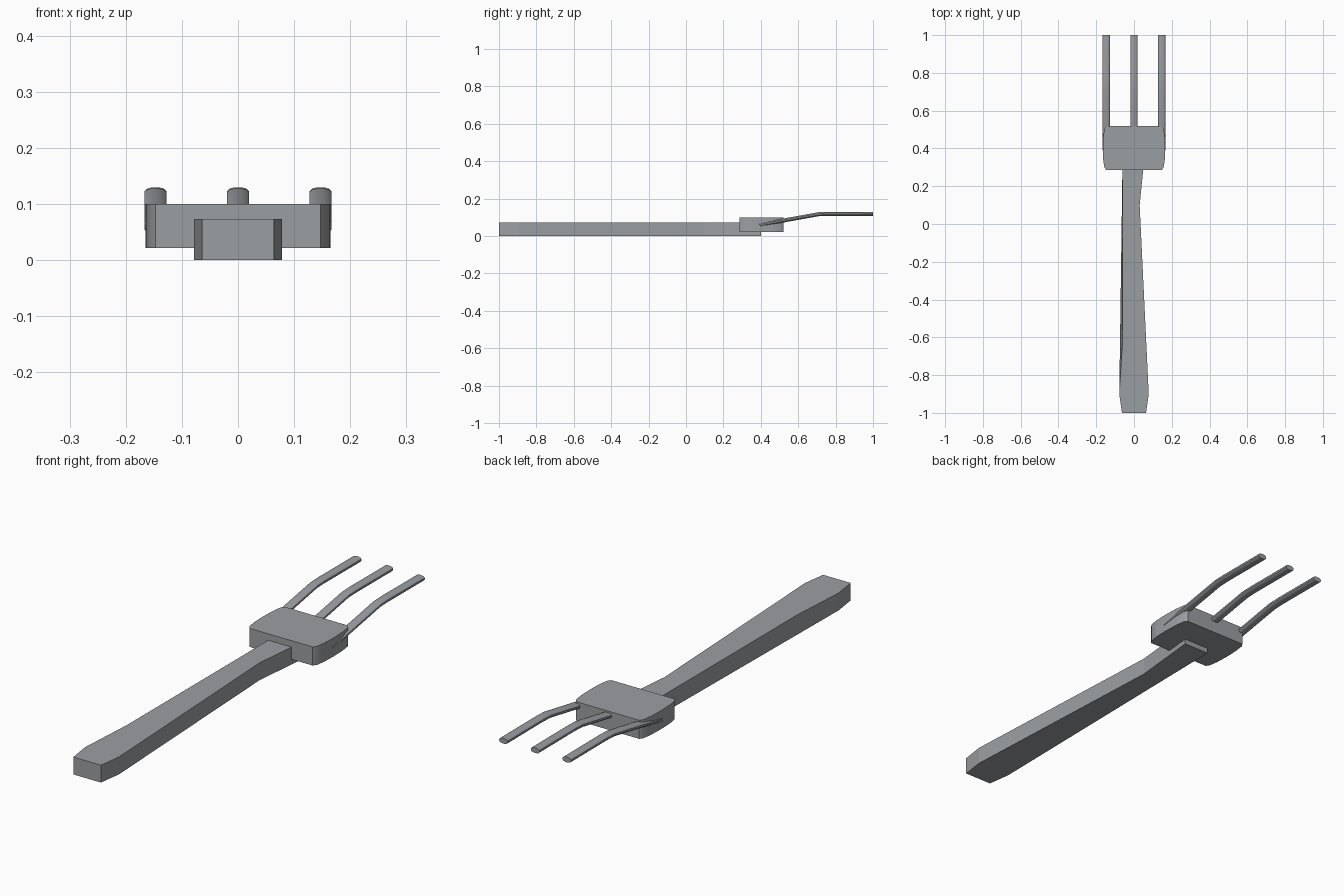
import bpy, bmesh, math

if "Cube" in bpy.data.objects:
    bpy.data.objects.remove(bpy.data.objects["Cube"], do_unlink=True)

steel = bpy.data.materials.new("steel_grey")
steel.use_nodes = True
colour = (0.33, 0.345, 0.365, 1)
steel.diffuse_color = colour
steel.node_tree.nodes["Principled BSDF"].inputs["Base Color"].default_value = colour


def loft(name, rings, smooth_angle):
    """Skin a list of matching closed rings and cap both ends."""
    bm = bmesh.new()
    loops = [[bm.verts.new(p) for p in ring] for ring in rings]
    for a, b in zip(loops, loops[1:]):
        n = len(a)
        for i in range(n):
            j = (i + 1) % n
            bm.faces.new((a[i], a[j], b[j], b[i]))
    bm.faces.new(loops[0][::-1])
    bm.faces.new(loops[-1])
    bmesh.ops.recalc_face_normals(bm, faces=bm.faces)
    mesh = bpy.data.meshes.new(name)
    bm.to_mesh(mesh)
    bm.free()
    mesh.materials.append(steel)
    obj = bpy.data.objects.new(name, mesh)
    bpy.context.collection.objects.link(obj)
    bpy.ops.object.select_all(action="DESELECT")
    obj.select_set(True)
    bpy.context.view_layer.objects.active = obj
    bpy.ops.object.shade_smooth_by_angle(angle=math.radians(smooth_angle))
    return obj


def at_height(outline, z):
    return [(x, y, z) for x, y in outline]


# Handle: waisted on one side, nearly straight on the other
right_edge = [(0.064, -1), (0.078, -0.9), (0.066, -0.65), (0.03, 0.1), (0.06, 0.4)]
left_bottom = [(-0.06, 0.4), (-0.064, 0.1), (-0.0745, -0.65), (-0.078, -0.9), (-0.064, -1)]
left_top = [(-0.06, 0.4), (-0.06, 0.1), (-0.062, -0.65), (-0.078, -0.9), (-0.064, -1)]
loft("handle", [at_height(right_edge + left_bottom, 0),
                at_height(right_edge + left_top, 0.073)], 5)

# Head: block with bulging sides
side = [(0.147, 0.285), (0.157, 0.30), (0.163, 0.34), (0.165, 0.40),
        (0.163, 0.46), (0.157, 0.505), (0.147, 0.52)]
head = side + [(-x, y) for x, y in reversed(side)]
loft("head", [at_height(head, 0.022), at_height(head, 0.10)], 35)

# Tines: flattened rods that rise from the head and level out
path = [(0.39, 0.058), (0.52, 0.083), (0.71, 0.117), (0.76, 0.119), (1.0, 0.118)]
sides = 12


def tine_ring(cx, y, z):
    ring = []
    for i in range(sides):
        a = math.tau * (i + 0.5) / sides
        c, s = math.cos(a), math.sin(a)
        ring.append((cx + 0.02 * math.copysign(abs(c) ** 0.8, c), y,
                     z + 0.011 * math.copysign(abs(s) ** 0.8, s)))
    return ring


for label, cx in (("right", -0.147), ("middle", 0), ("left", 0.147)):
    loft(label + "_tine", [tine_ring(cx, y, z) for y, z in path], 40)
